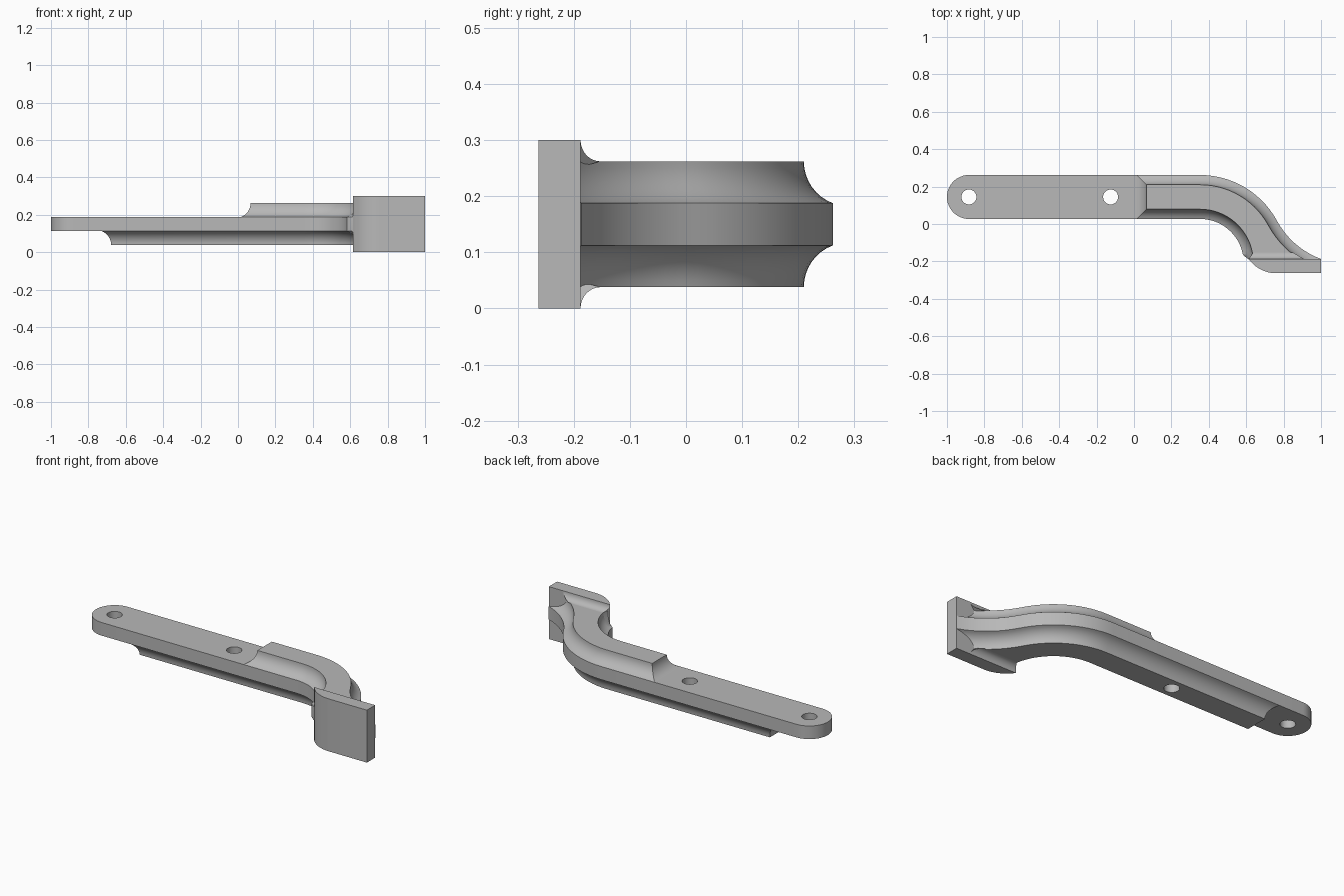
import bpy, bmesh, math
from mathutils import Vector

cube = bpy.data.objects.get("Cube")
if cube:
    bpy.data.objects.remove(cube, do_unlink=True)

grey = bpy.data.materials.new("plain grey")
grey.use_nodes = True
COLOUR = (0.48, 0.48, 0.48, 1)
grey.diffuse_color = COLOUR
grey.node_tree.nodes["Principled BSDF"].inputs["Base Color"].default_value = COLOUR

MID = 0.15           # mid height of the part
FLANGE = 0.0375      # half thickness of the flange
RIB = 0.0745         # rib height above the flange
INSET = 0.052        # how far the cove narrows the rib


def unit(deg):
    return Vector((math.cos(math.radians(deg)), math.sin(math.radians(deg))))


def arc(centre, radius, a, b, steps, sign):
    """Points along an arc, each with its inward offset direction."""
    dirs = [unit(a + (b - a) * i / steps) for i in range(steps + 1)]
    return [(Vector(centre) + radius * u, sign * u) for u in dirs]


def finish(bm, name):
    bmesh.ops.recalc_face_normals(bm, faces=bm.faces)
    mesh = bpy.data.meshes.new(name)
    bm.to_mesh(mesh)
    bm.free()
    mesh.materials.append(grey)
    obj = bpy.data.objects.new(name, mesh)
    bpy.context.collection.objects.link(obj)
    return obj


def bridge(bm, low, high):
    n = len(low)
    for i in range(n):
        j = (i + 1) % n
        bm.faces.new((low[i], low[j], high[j], high[i]))


def activate(obj):
    bpy.ops.object.select_all(action='DESELECT')
    obj.select_set(True)
    bpy.context.view_layer.objects.active = obj


def smooth(obj):
    activate(obj)
    bpy.ops.object.shade_smooth_by_angle(angle=math.radians(15))


# Outline of the arm: inner edge out to the plate, outer edge back again
BEND = (0.353, -0.206)
R_IN, R_OUT = 0.233, 0.468
Y_IN, Y_OUT = BEND[1] + R_IN, BEND[1] + R_OUT
LOW_START, TOP_START = -0.73, 0.015
inner = [(Vector((x, Y_IN)), Vector((0, 1))) for x in (LOW_START, TOP_START)]
inner += arc(BEND, R_IN, 90, 10, 16, 1)
inner += [(Vector((0.61, -0.187)), Vector((0.3, 0))),
          (Vector((0.64, -0.2)), Vector((0.2, 0)))]
outer = [(Vector((x, Y_OUT)), Vector((0, -1))) for x in (LOW_START, TOP_START)]
outer += arc(BEND, R_OUT, 90, 28.3, 14, -1)
outer += arc((1.149, 0.223), 0.436, 208.3, 250, 10, 1)[1:]
path = inner + outer[::-1]

# Rounded free end
HOLE_Y = (Y_IN + Y_OUT) / 2
END_R = (Y_OUT - Y_IN) / 2
END_X = -1 + END_R
cap = arc((END_X, HOLE_Y), END_R, 90, 270, 24, -1)

# Flange
bm = bmesh.new()
loops = {s: [bm.verts.new((*p, MID + s * FLANGE)) for p, _ in cap + path] for s in (1, -1)}
bridge(bm, loops[-1], loops[1])
n = len(cap)


def rib(side, skip):
    """Coved rib rising from the flange face, starting at the path's skip-th point."""
    pts = path[skip:len(path) - skip]
    face = loops[side]
    base = face[n + skip:len(face) - skip]
    bm.faces.new(face[:n + skip + 1] + face[len(face) - skip - 1:])
    radius = (INSET ** 2 + RIB ** 2) / (2 * INSET)
    full = math.asin(RIB / radius)
    steps = 8
    for k in range(1, steps + 1):
        a = full * (1 - k / steps)
        d = INSET - radius * (1 - math.cos(a))
        z = MID + side * (FLANGE + RIB - radius * math.sin(a))
        ring = []
        for i, (p, direction) in enumerate(pts):
            q = p + direction * d
            if i in (0, len(pts) - 1):
                q.x += d
            ring.append(bm.verts.new((*q, z)))
        bridge(bm, base, ring)
        base = ring
    bm.faces.new(base)


rib(1, 1)
rib(-1, 0)
arm = finish(bm, "arm")

# Bolt holes
for x in (END_X, -0.125):
    bpy.ops.mesh.primitive_cylinder_add(vertices=36, radius=0.04, depth=0.6,
                                        location=(x, HOLE_Y, MID))
    cutter = bpy.context.object
    cutter.name = "hole_cutter"
    cutter.hide_render = True
    cutter.data.materials.append(grey)
    mod = arm.modifiers.new("hole", 'BOOLEAN')
    mod.operation = 'DIFFERENCE'
    mod.solver = 'EXACT'
    mod.object = cutter
    activate(arm)
    bpy.ops.object.modifier_apply(modifier=mod.name)
    bpy.data.objects.remove(cutter, do_unlink=True)
smooth(arm)

# Mounting plate with one rounded end
BACK, FRONT = -0.188, -0.263
bm = bmesh.new()
outline = [p for p, _ in arc((0.76, FRONT + 0.18), 0.18, 215.7, 270, 12, 1)]
outline += [Vector((1, FRONT)), Vector((1, BACK))]
low, high = ([bm.verts.new((*p, z)) for p in outline] for z in (0, 2 * MID))
bridge(bm, low, high)
bm.faces.new(low)
bm.faces.new(high)
smooth(finish(bm, "mounting_plate"))

# Coves blending the ribs into the plate
for side, name in ((1, "upper_cove"), (-1, "lower_cove")):
    bm = bmesh.new()
    left, right = [], []
    for i in range(9):
        u = unit(90 * i / 8)
        y = BACK + 0.036 * (1 - u.y)
        z = MID + side * (MID - 0.038 * u.x)
        left.append(bm.verts.new((0.637 - 0.023 * u.y, y, z)))
        right.append(bm.verts.new((0.85 + 0.06 * u.y, y, z)))
    for edge, x in ((left, 0.64), (right, 0.88)):
        edge.append(bm.verts.new((x, BACK - 0.01, MID + side * MID)))
        edge.append(bm.verts.new((x, BACK - 0.01, MID + side * 0.1)))
    bridge(bm, left, right)
    bm.faces.new(left)
    bm.faces.new(right)
    smooth(finish(bm, name))
